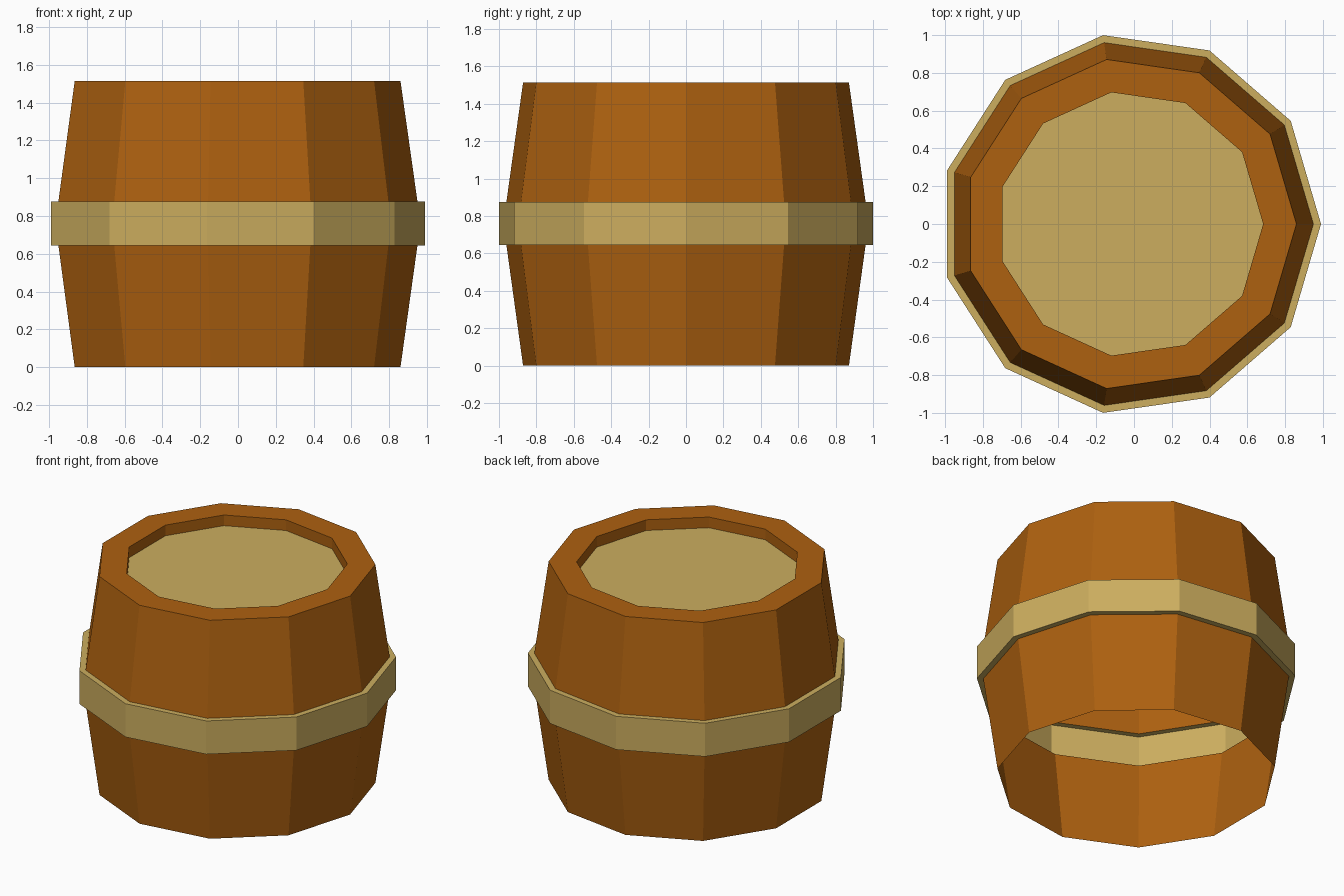
import bpy
import bmesh
from math import cos, sin, tau

SIDES = 11
CENTRE_X = -0.02   # an odd-sided ring is offset so its bounds are centred

cube = bpy.data.objects.get("Cube")
if cube:
    bpy.data.objects.remove(cube, do_unlink=True)


def make_material(name, rgb):
    mat = bpy.data.materials.new(name)
    mat.use_nodes = True
    mat.diffuse_color = (*rgb, 1)
    mat.node_tree.nodes["Principled BSDF"].inputs["Base Color"].default_value = (*rgb, 1)
    return mat


def lathe(name, profile, mat, cap=False):
    """Revolve (radius, z) points, listed so that faces point outward."""
    bm = bmesh.new()
    rings = [[bm.verts.new((CENTRE_X + r * cos(tau * i / SIDES), r * sin(tau * i / SIDES), z))
              for i in range(SIDES)] for r, z in profile]
    for low, high in zip(rings, rings[1:]):
        for i in range(SIDES):
            j = (i + 1) % SIDES
            bm.faces.new((low[i], low[j], high[j], high[i]))
    if cap:
        bm.faces.new(rings[-1])
    mesh = bpy.data.meshes.new(name)
    bm.to_mesh(mesh)
    bm.free()
    mesh.materials.append(mat)
    obj = bpy.data.objects.new(name, mesh)
    bpy.context.collection.objects.link(obj)
    return obj


wood = make_material("brown wood", (0.42, 0.119, 0.005))
tan = make_material("pale tan", (0.604, 0.42, 0.113))

END_R, BELLY_R, BAND_R, LID_R = 0.88, 0.97, 1.01, 0.704
BAND_LOW, BAND_HIGH, TOP, LID_Z = 0.645, 0.876, 1.514, 1.44

# Hollow staves, open at the bottom
lathe("lower_staves", [(END_R, 0), (BELLY_R, BAND_LOW)], wood)

# Hoop with ledges, open on its inner side
lathe("middle_band", [(BELLY_R, BAND_LOW), (BAND_R, BAND_LOW),
                      (BAND_R, BAND_HIGH), (BELLY_R, BAND_HIGH)], tan)

# Upper staves, flat rim and the inside wall of the rim
lathe("upper_staves", [(BELLY_R, BAND_HIGH), (END_R, TOP), (LID_R, TOP), (LID_R, LID_Z)], wood)

# Recessed lid
lathe("lid", [(LID_R, LID_Z)], tan, cap=True)
